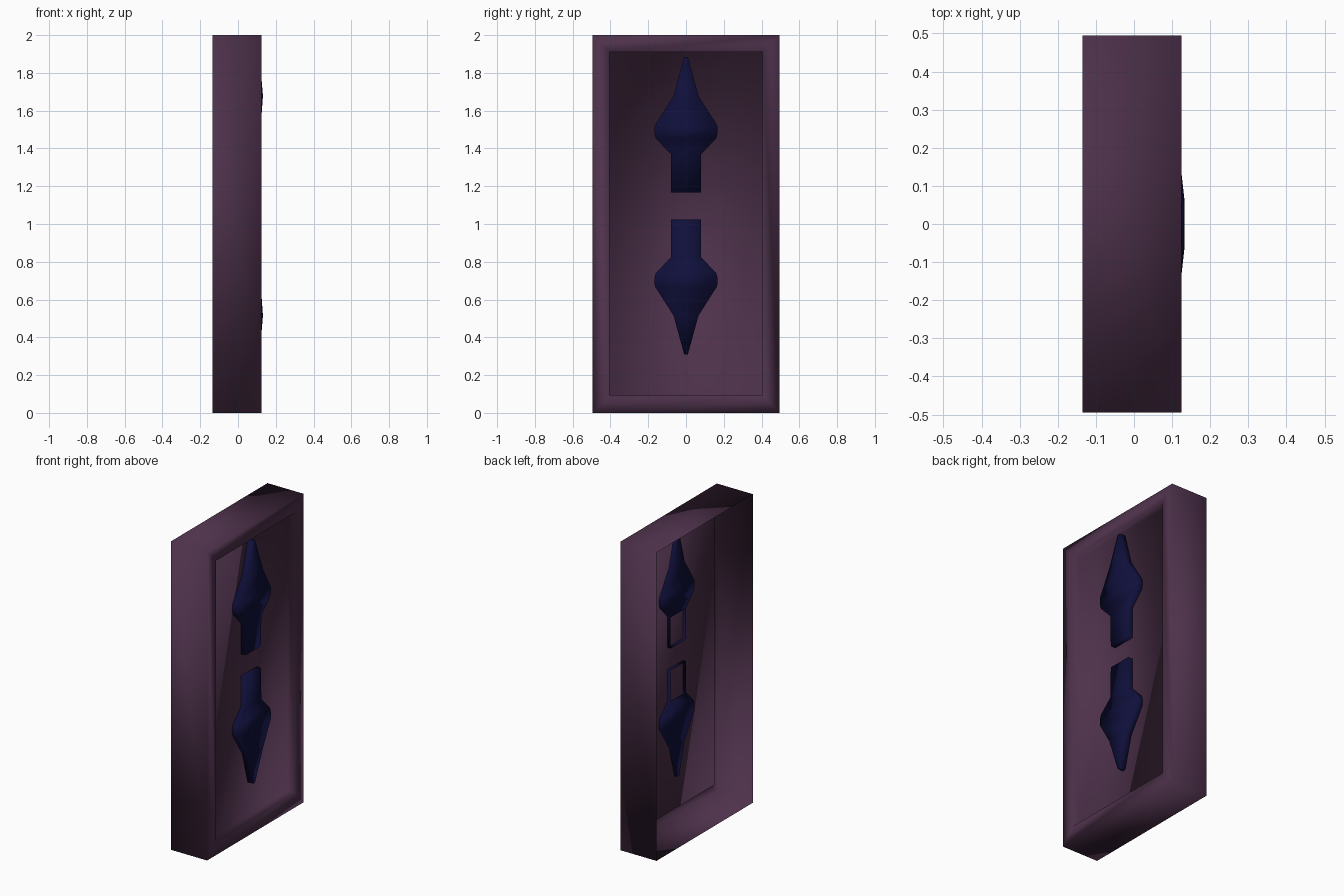
import bpy, bmesh

if "Cube" in bpy.data.objects:
    bpy.data.objects.remove(bpy.data.objects["Cube"])


def material(name, rgb):
    m = bpy.data.materials.new(name)
    m.diffuse_color = (*rgb, 1.0)
    m.use_nodes = True
    m.node_tree.nodes["Principled BSDF"].inputs["Base Color"].default_value = m.diffuse_color
    return m


def finish(name, bm, mat, recalc=False):
    if recalc:
        bmesh.ops.recalc_face_normals(bm, faces=bm.faces)
    for f in bm.faces:
        f.smooth = True
    me = bpy.data.meshes.new(name)
    bm.to_mesh(me)
    bm.free()
    me.materials.append(mat)
    ob = bpy.data.objects.new(name, me)
    bpy.context.collection.objects.link(ob)
    return ob


plum = material("dark plum", (0.075, 0.031, 0.070))
navy = material("navy blue", (0.005, 0.005, 0.045))

# Hollow slab, open at the back, with a recessed sheet panel in front
bm = bmesh.new()


def rect(x, half, z0, z1):
    return [bm.verts.new((x, y, z)) for y, z in
            ((-half, z0), (half, z0), (half, z1), (-half, z1))]


def bridge(mesh, a, b):
    n = len(a)
    for i in range(n):
        j = (i + 1) % n
        mesh.faces.new((a[i], a[j], b[j], b[i]))


loops = [rect(-0.135, 0.495, 0.0, 2.0),     # open back edge
         rect(0.125, 0.495, 0.0, 2.0),      # front outer edge
         rect(0.125, 0.405, 0.095, 1.91),   # rim inner edge
         rect(0.076, 0.405, 0.095, 1.91)]   # panel edge
for a, b in zip(loops, loops[1:]):
    bridge(bm, a, b)
bm.faces.new(loops[-1])
finish("slab_shell", bm, plum)

# Spear-shaped inlays: (distance along, half width, front x)
ROWS = [(0.0, 0.079, 0.110), (0.20, 0.079, 0.112), (0.285, 0.160, 0.117),
        (0.315, 0.168, 0.118), (0.355, 0.165, 0.121), (0.51, 0.066, 0.132),
        (0.715, 0.010, 0.115)]
BACK = 0.056


def spear(name, z0, direction):
    sm = bmesh.new()
    rings = []
    for d, w, x in ROWS:
        z = z0 + direction * d
        rings.append([sm.verts.new(c) for c in
                      ((BACK, -w, z), (x, -w, z), (x, w, z), (BACK, w, z))])
    for i, (a, b) in enumerate(zip(rings, rings[1:])):
        # the shaft (first section) has no back face
        for k in range(3 if i == 0 else 4):
            j = (k + 1) % 4
            sm.faces.new((a[k], a[j], b[j], b[k]))
    sm.faces.new(rings[0])
    sm.faces.new(rings[-1])
    finish(name, sm, navy, recalc=True)


spear("upper_spear", 1.168, 1)
spear("lower_spear", 1.025, -1)
